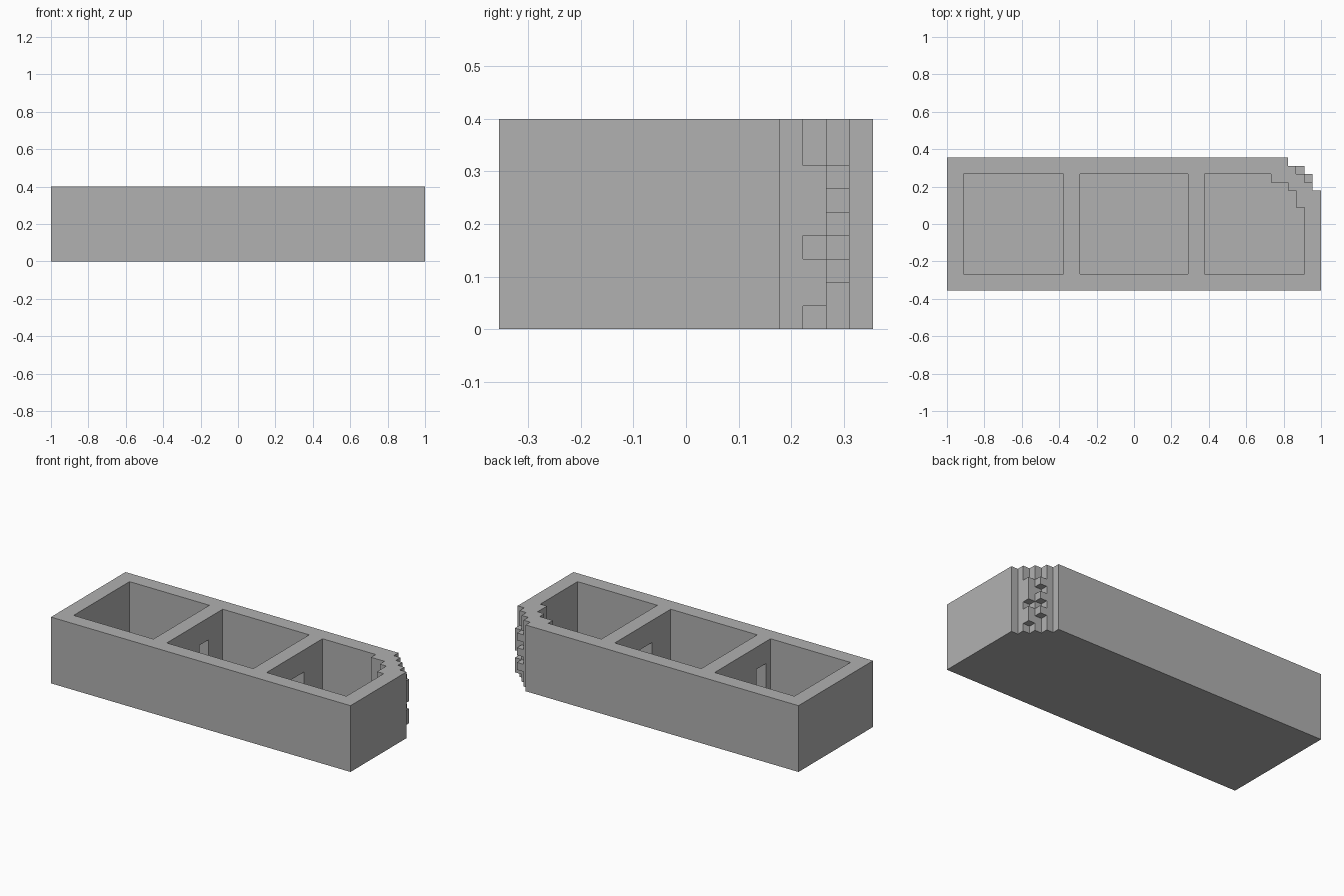
import bpy
import bmesh

default = bpy.data.objects.get("Cube")
if default:
    bpy.data.objects.remove(default, do_unlink=True)

U = 2 / 45                      # one grid cell; the block is 45 x 16 x 9 cells
LONG, DEEP, HIGH = 45, 16, 9
FLOOR, DOOR_TOP = 2, 6

grey = bpy.data.materials.new("stone grey")
grey.use_nodes = True
colour = (0.44, 0.44, 0.44, 1)
grey.diffuse_color = colour
grey.node_tree.nodes["Principled BSDF"].inputs["Base Color"].default_value = colour


def prism(name, outline, z0, z1):
    """Extrude an outline given in cells from z0 to z1."""
    bm = bmesh.new()
    verts = [bm.verts.new(((x - LONG / 2) * U, (y - DEEP / 2) * U, z0 * U))
             for x, y in outline]
    face = bm.faces.new(verts)
    top = bmesh.ops.extrude_face_region(bm, geom=[face])["geom"]
    moved = [g for g in top if isinstance(g, bmesh.types.BMVert)]
    bmesh.ops.translate(bm, vec=(0, 0, (z1 - z0) * U), verts=moved)
    bmesh.ops.recalc_face_normals(bm, faces=bm.faces)
    mesh = bpy.data.meshes.new(name)
    bm.to_mesh(mesh)
    bm.free()
    mesh.materials.append(grey)
    obj = bpy.data.objects.new(name, mesh)
    bpy.context.collection.objects.link(obj)
    return obj


def box(name, x0, x1, y0, y1, z0, z1):
    return prism(name, [(x0, y0), (x1, y0), (x1, y1), (x0, y1)], z0, z1)


def cut(target, cutter):
    mod = target.modifiers.new(cutter.name, "BOOLEAN")
    mod.operation = "DIFFERENCE"
    mod.solver = "EXACT"
    mod.object = cutter
    bpy.context.view_layer.objects.active = target
    bpy.ops.object.modifier_apply(modifier=mod.name)
    bpy.data.objects.remove(cutter, do_unlink=True)


# Solid block with one stepped corner
body = prism("block_body", [(0, 0), (45, 0), (45, 12), (44, 12), (44, 13), (43, 13),
                            (43, 14), (42, 14), (42, 15), (41, 15), (41, 16), (0, 16)],
             0, HIGH)

# Three open compartments, the last one following the stepped corner
cut(body, box("left_room", 2, 14, 2, 14, FLOOR, HIGH + 1))
cut(body, box("middle_room", 16, 29, 2, 14, FLOOR, HIGH + 1))
cut(body, prism("stepped_room", [(31, 2), (43, 2), (43, 10), (42, 10), (42, 12), (41, 12),
                                 (41, 13), (39, 13), (39, 14), (31, 14)],
                FLOOR, HIGH + 1))

# Doorways through the partitions
for x0, y0, y1 in ((14, 3, 5), (14, 9, 11), (29, 6, 10)):
    cut(body, box("doorway", x0 - 1, x0 + 3, y0, y1, FLOOR, DOOR_TOP))

# Small projecting blocks on the stepped corner
for x, y, spans in ((42, 14, ((2, 3), (4, 5), (6, 7))), (43, 13, ((1, 3), (4, 7)))):
    for z0, z1 in spans:
        box("corner_stud", x, x + 1, y, y + 1, z0, z1)
